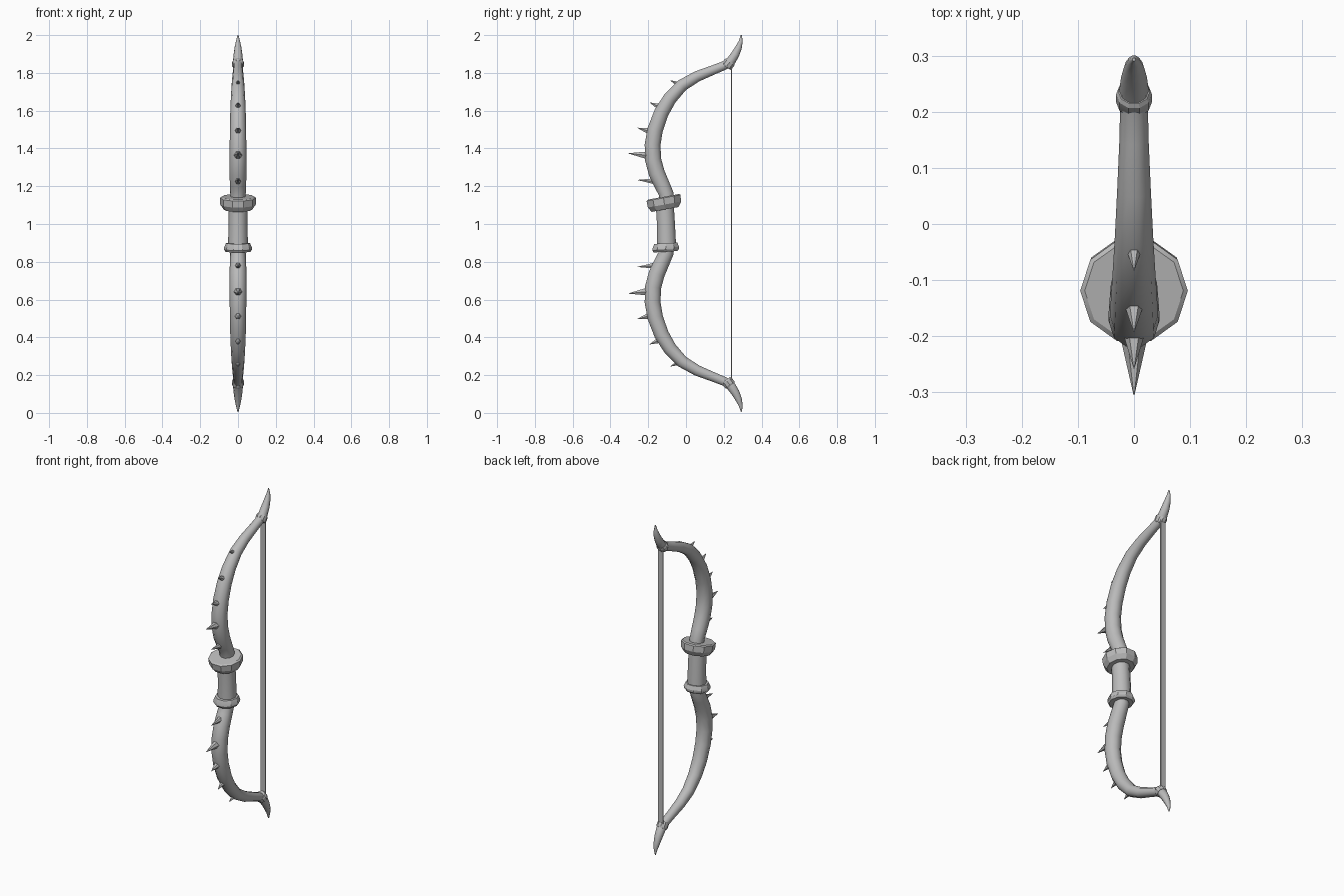
import bpy, bmesh, math
from mathutils import Vector

if "Cube" in bpy.data.objects:
    bpy.data.objects.remove(bpy.data.objects["Cube"], do_unlink=True)

MID = 1.003  # height of the mirror line between the two limbs

grey = bpy.data.materials.new("plain_grey")
grey.use_nodes = True
colour = (0.5, 0.5, 0.5, 1)
grey.diffuse_color = colour
grey.node_tree.nodes["Principled BSDF"].inputs["Base Color"].default_value = colour


def finish(name, bm, angle=30):
    """Turn a bmesh into a shaded object."""
    bmesh.ops.recalc_face_normals(bm, faces=bm.faces)
    mesh = bpy.data.meshes.new(name)
    bm.to_mesh(mesh)
    bm.free()
    mesh.materials.append(grey)
    ob = bpy.data.objects.new(name, mesh)
    bpy.context.collection.objects.link(ob)
    bpy.ops.object.select_all(action="DESELECT")
    ob.select_set(True)
    bpy.context.view_layer.objects.active = ob
    bpy.ops.object.shade_smooth_by_angle(angle=math.radians(angle))
    return ob


def sweep(name, path, sides=10, angle=50, axis=None, flip=False):
    """Tube through (y, z, radius) points; a fixed axis makes straight rings."""
    bm = bmesh.new()
    pts = [Vector((0, y, z)) for y, z, r in path]
    rings = []
    for i, p in enumerate(pts):
        t = pts[min(i + 1, len(pts) - 1)] - pts[max(i - 1, 0)]
        t = Vector((0, *axis)).normalized() if axis else t.normalized()
        side = Vector((1, 0, 0))
        up = t.cross(side)
        r = path[i][2]
        turn = [math.tau * k / sides for k in range(sides)]
        rings.append([bm.verts.new(p + r * (side * math.cos(a) + up * math.sin(a)))
                      for a in turn])
    for a, b in zip(rings, rings[1:]):
        for k in range(sides):
            n = (k + 1) % sides
            bm.faces.new((a[k], a[n], b[n], b[k]))
    bm.faces.new(rings[0])
    bm.faces.new(rings[-1])
    if flip:
        for v in bm.verts:
            v.co.z = 2 * MID - v.co.z
    return finish(name, bm, angle)


limb = [(-.10, 1.10, .040), (-.105, 1.16, .041), (-.128, 1.21, .043),
        (-.155, 1.27, .045), (-.174, 1.34, .045), (-.177, 1.42, .044),
        (-.163, 1.50, .043), (-.130, 1.59, .041), (-.085, 1.665, .038),
        (-.02, 1.735, .034), (.06, 1.782, .030), (.15, 1.818, .026),
        (.20, 1.838, .025), (.23, 1.855, .024)]
horn = [(.215, 1.842, .024), (.24, 1.866, .026), (.262, 1.90, .023),
        (.279, 1.935, .018), (.290, 1.968, .011), (.293, 2.0, .003)]
nock = [(.212, 1.832, .028), (.217, 1.838, .032), (.231, 1.856, .032),
        (.236, 1.862, .028)]
# spikes: base y, base z, tip y, tip z, radius
spikes = [(-.150, 1.225, -.256, 1.233, .021), (-.190, 1.362, -.305, 1.374, .027),
          (-.180, 1.488, -.257, 1.509, .024), (-.128, 1.615, -.192, 1.643, .023),
          (-.035, 1.738, -.083, 1.760, .017)]

# Mirrored limbs with their horns, nock bands and spikes
for label, flip in (("upper", False), ("lower", True)):
    sweep(label + "_limb", limb, flip=flip)
    sweep(label + "_horn", horn, flip=flip)
    sweep(label + "_nock_band", nock, angle=25, axis=(.6, .8), flip=flip)
    for i, (y, z, ty, tz, r) in enumerate(spikes):
        sweep(f"{label}_spike_{i + 1}", [(y, z, r), (ty, tz, .0008)],
              sides=6, angle=25, flip=flip)

# Grip and its two collars
sweep("grip", [(-.102, .87, .053), (-.106, 1.0, .050), (-.113, 1.11, .050)])
sweep("upper_collar", [(-.111, 1.077, .076), (-.114, 1.103, .094),
                       (-.119, 1.138, .096), (-.119, 1.144, .088)],
      angle=25, axis=(-.18, 1))
sweep("lower_collar", [(-.108, .853, .066), (-.108, .864, .074),
                       (-.107, .875, .074), (-.107, .898, .064)],
      angle=25, axis=(-.06, 1))

# Flat bowstring
bm = bmesh.new()
bmesh.ops.create_cube(bm, size=1)
for v in bm.verts:
    v.co = (v.co.x * .034, .241 + v.co.y * .006, MID + v.co.z * 1.69)
finish("bowstring", bm)
